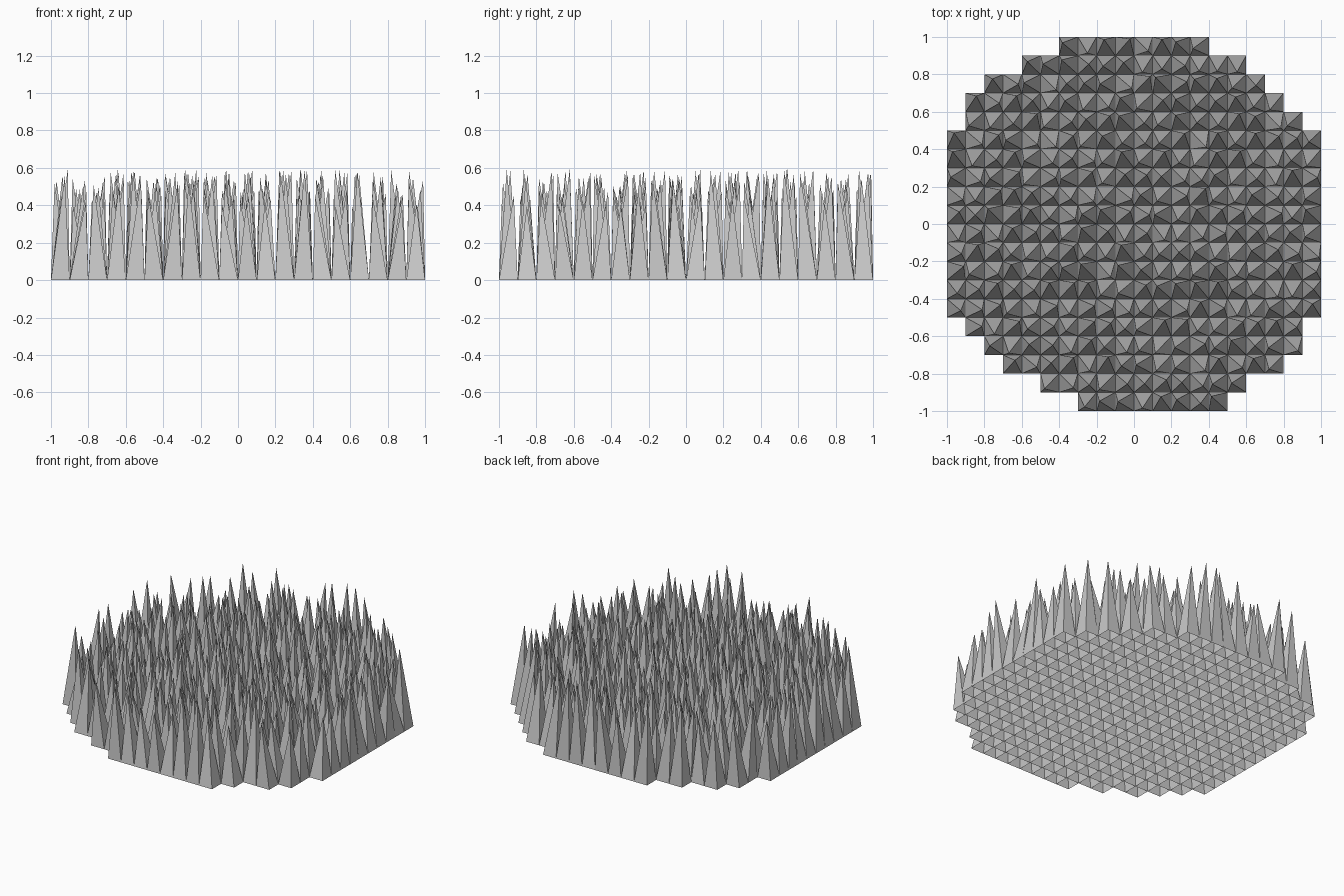
import bpy, bmesh, random

if "Cube" in bpy.data.objects:
    bpy.data.objects.remove(bpy.data.objects["Cube"])

random.seed(7)
CELL = 0.1       # width of one square spike base
JITTER = 0.041   # sideways wander of each tip

# First and last column line of each row, from the front (-y) to the back
rows = [(-3, 5), (-5, 6), (-7, 8), (-8, 9), (-9, 9)]
rows += [(-10, 10)] * 10
rows += [(-9, 9), (-9, 8), (-8, 7), (-6, 6), (-4, 4)]

bm = bmesh.new()
corners = {}


def corner(i, j):
    """Shared base corner on the grid."""
    if (i, j) not in corners:
        corners[i, j] = bm.verts.new((i * CELL, j * CELL, 0))
    return corners[i, j]


# One hollow four-sided spike per grid cell, open underneath
for j, (start, end) in enumerate(rows, start=-10):
    for i in range(start, end):
        base = [corner(i, j), corner(i + 1, j), corner(i + 1, j + 1), corner(i, j + 1)]
        tip = bm.verts.new(((i + 0.5) * CELL + random.uniform(-JITTER, JITTER),
                            (j + 0.5) * CELL + random.uniform(-JITTER, JITTER),
                            random.uniform(0.39, 0.595)))
        for k in range(4):
            bm.faces.new((base[k], base[(k + 1) % 4], tip))

mesh = bpy.data.meshes.new("spike_field")
bm.to_mesh(mesh)
bm.free()
bpy.context.collection.objects.link(bpy.data.objects.new("spike_field", mesh))
